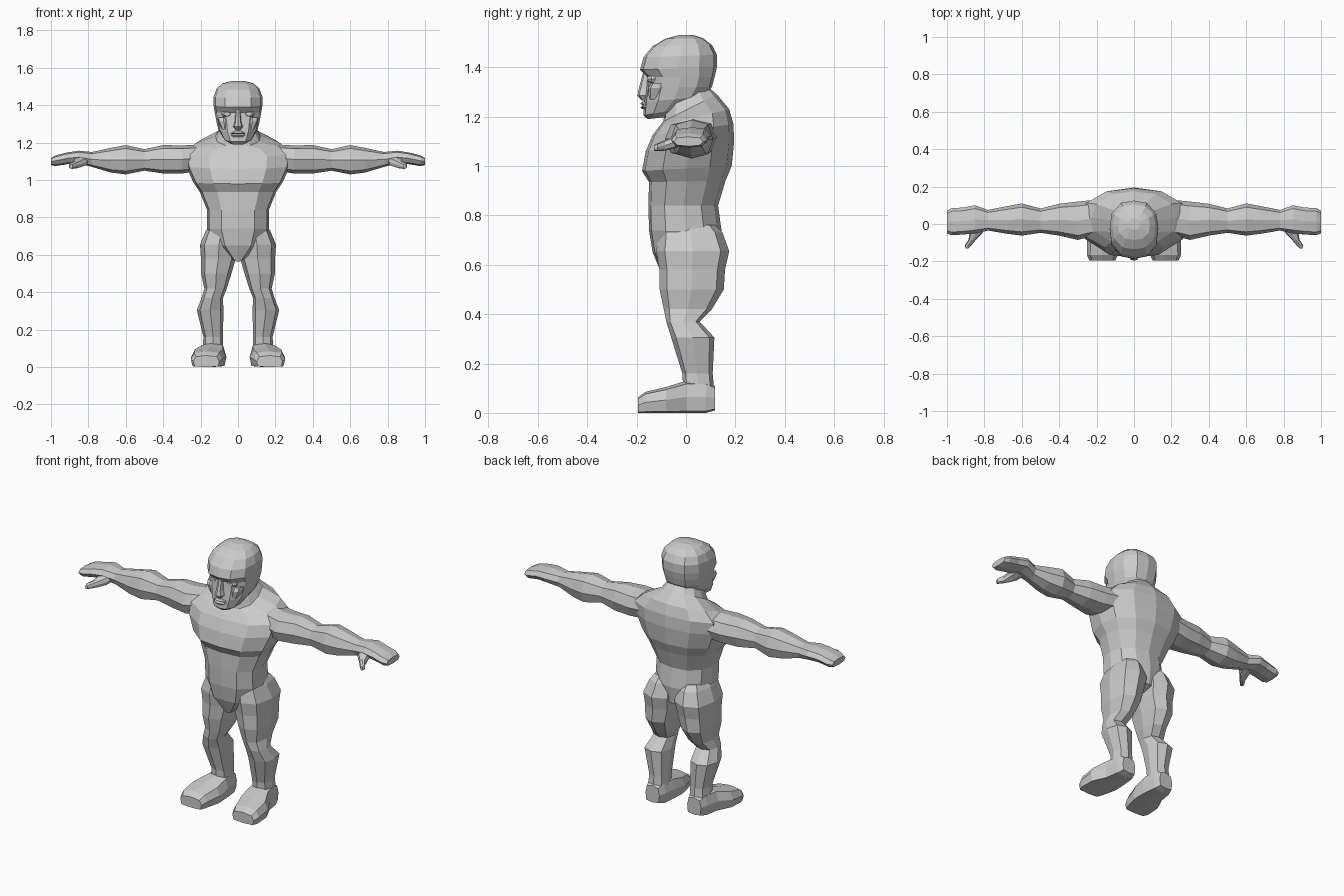
import bpy, bmesh
from math import cos, sin, pi


def section(n, p_front, p_back):
    """Unit superellipse outline; the lower half is the front (-y) side."""
    pts = []
    for k in range(n):
        c, s = cos(2 * pi * k / n), sin(2 * pi * k / n)
        p = p_front if s < 0 else p_back
        f = (abs(c) ** p + abs(s) ** p) ** (-1 / p)
        pts.append((c * f, s * f))
    return pts


def loft(name, rings, mirror=False):
    """Skin a list of point rings into a closed flat-shaded mesh."""
    bm = bmesh.new()
    loops = [[bm.verts.new(p) for p in ring] for ring in rings]
    n = len(loops[0])
    for a, b in zip(loops, loops[1:]):
        for i in range(n):
            j = (i + 1) % n
            bm.faces.new((a[i], a[j], b[j], b[i]))
    bm.faces.new(loops[0][::-1])
    bm.faces.new(loops[-1])
    bmesh.ops.recalc_face_normals(bm, faces=bm.faces)
    mesh = bpy.data.meshes.new(name)
    bm.to_mesh(mesh)
    bm.free()
    ob = bpy.data.objects.new(name, mesh)
    bpy.context.collection.objects.link(ob)
    if mirror:
        ob.modifiers.new("Mirror", 'MIRROR')
    return ob


def tilted(sec, zf, yf, zb, yb, w):
    """Centred ring whose front and back sit at different heights."""
    return [(w * u, (yf + yb) / 2 + v * (yb - yf) / 2,
             (zf + zb) / 2 + v * (zb - zf) / 2) for u, v in sec]


def boxed(sec, axis, t, a0, a1, b0, b1):
    """Ring across an axis at t, filling the given extents."""
    ring = []
    for u, v in sec:
        p = [(a0 + a1) / 2 + u * (a1 - a0) / 2, (b0 + b1) / 2 + v * (b1 - b0) / 2]
        p.insert(axis, t)
        ring.append(p)
    return ring


body_sec = section(12, 2.8, 2.2)
head_sec = section(12, 2.6, 2.6)
limb_sec = section(8, 2.6, 2.6)
foot_sec = section(8, 6, 3)

# Torso and neck: front z, front y, back z, back y, half width
torso = [(.565, -.10, .60, .05, .03), (.65, -.135, .63, .13, .13),
         (.74, -.15, .73, .145, .165), (.84, -.152, .84, .13, .165),
         (.935, -.15, .94, .16, .205), (.98, -.178, 1.0, .185, .24),
         (1.06, -.163, 1.10, .195, .28), (1.125, -.135, 1.17, .192, .288),
         (1.165, -.105, 1.23, .175, .225), (1.18, -.092, 1.29, .125, .12),
         (1.26, -.08, 1.32, .09, .09)]
loft("torso", [tilted(body_sec, *r) for r in torso])

# Head, with the eye line recessed under the brow
head = [(1.19, -.155, 1.20, -.06, .04), (1.205, -.172, 1.235, 0, .075),
        (1.26, -.17, 1.28, .075, .105), (1.32, -.162, 1.32, .105, .117),
        (1.36, -.158, 1.36, .116, .124), (1.39, -.186, 1.40, .125, .13),
        (1.44, -.172, 1.45, .125, .13), (1.485, -.135, 1.49, .105, .115),
        (1.515, -.085, 1.517, .07, .085), (1.53, -.03, 1.53, .03, .035)]
loft("head", [tilted(head_sec, *r) for r in head])

# Nose and mouth: z, x range, y range
nose = [(1.265, -.012, .012, -.18, -.13), (1.285, -.026, .026, -.197, -.13),
        (1.31, -.018, .018, -.192, -.13), (1.385, -.011, .011, -.172, -.13)]
loft("nose", [boxed(limb_sec, 2, *r) for r in nose])
lips = [(1.23, -.028, .028, -.178, -.13), (1.238, -.04, .04, -.185, -.13),
        (1.245, -.042, .042, -.174, -.13), (1.252, -.04, .04, -.185, -.13),
        (1.262, -.02, .02, -.177, -.13)]
loft("lips", [boxed(limb_sec, 2, *r) for r in lips])

# Eyes and cheekbones
eyes = [(-.156, .042, .076, 1.343, 1.363), (-.14, .03, .09, 1.335, 1.37),
        (-.11, .035, .085, 1.335, 1.37)]
loft("eyes", [boxed(limb_sec, 1, *r) for r in eyes], True)
cheeks = [(1.27, .055, .085, -.15, -.09), (1.315, .045, .108, -.153, -.07),
          (1.335, .05, .108, -.142, -.07)]
loft("cheekbones", [boxed(limb_sec, 2, *r) for r in cheeks], True)

# Arms ending in mitten hands: x, y range, z range
arm = [(.2, -.06, .13, 1.05, 1.19), (.3, -.085, .12, 1.035, 1.185),
       (.4, -.062, .108, 1.035, 1.187), (.5, -.047, .083, 1.05, 1.165),
       (.6, -.062, .11, 1.03, 1.187), (.68, -.052, .095, 1.04, 1.172),
       (.78, -.035, .075, 1.07, 1.15), (.85, -.05, .1, 1.088, 1.157),
       (.91, -.056, .088, 1.085, 1.148), (.975, -.06, .085, 1.075, 1.132),
       (1.0, -.05, .07, 1.08, 1.118)]
loft("arms", [boxed(limb_sec, 0, *r) for r in arm], True)

# Thumbs: y, x range, z range
thumb = [(0, .79, .87, 1.085, 1.13), (-.05, .81, .88, 1.07, 1.12),
         (-.085, .845, .885, 1.062, 1.105), (-.115, .87, .905, 1.06, 1.092),
         (-.13, .885, .9, 1.062, 1.085)]
loft("thumbs", [boxed(limb_sec, 1, *r) for r in thumb], True)

# Legs: z, x range, y range
leg = [(.76, .03, .15, -.09, .12), (.73, .01, .172, -.11, .148),
       (.655, .0, .203, -.12, .175), (.58, .012, .198, -.108, .158),
       (.5, .035, .197, -.107, .153), (.42, .06, .18, -.09, .105),
       (.37, .08, .195, -.08, .055), (.305, .078, .22, -.06, .115),
       (.16, .08, .185, -.015, .108), (.08, .08, .19, -.01, .115)]
loft("legs", [boxed(limb_sec, 2, *r) for r in leg], True)

# Feet: y, x range, z range
foot = [(-.195, .1, .238, 0, .062), (-.165, .085, .252, 0, .085),
        (-.08, .062, .25, 0, .105), (0, .065, .21, 0, .13),
        (.08, .075, .195, 0, .13), (.118, .09, .18, .01, .11)]
loft("feet", [boxed(foot_sec, 1, *r) for r in foot], True)
